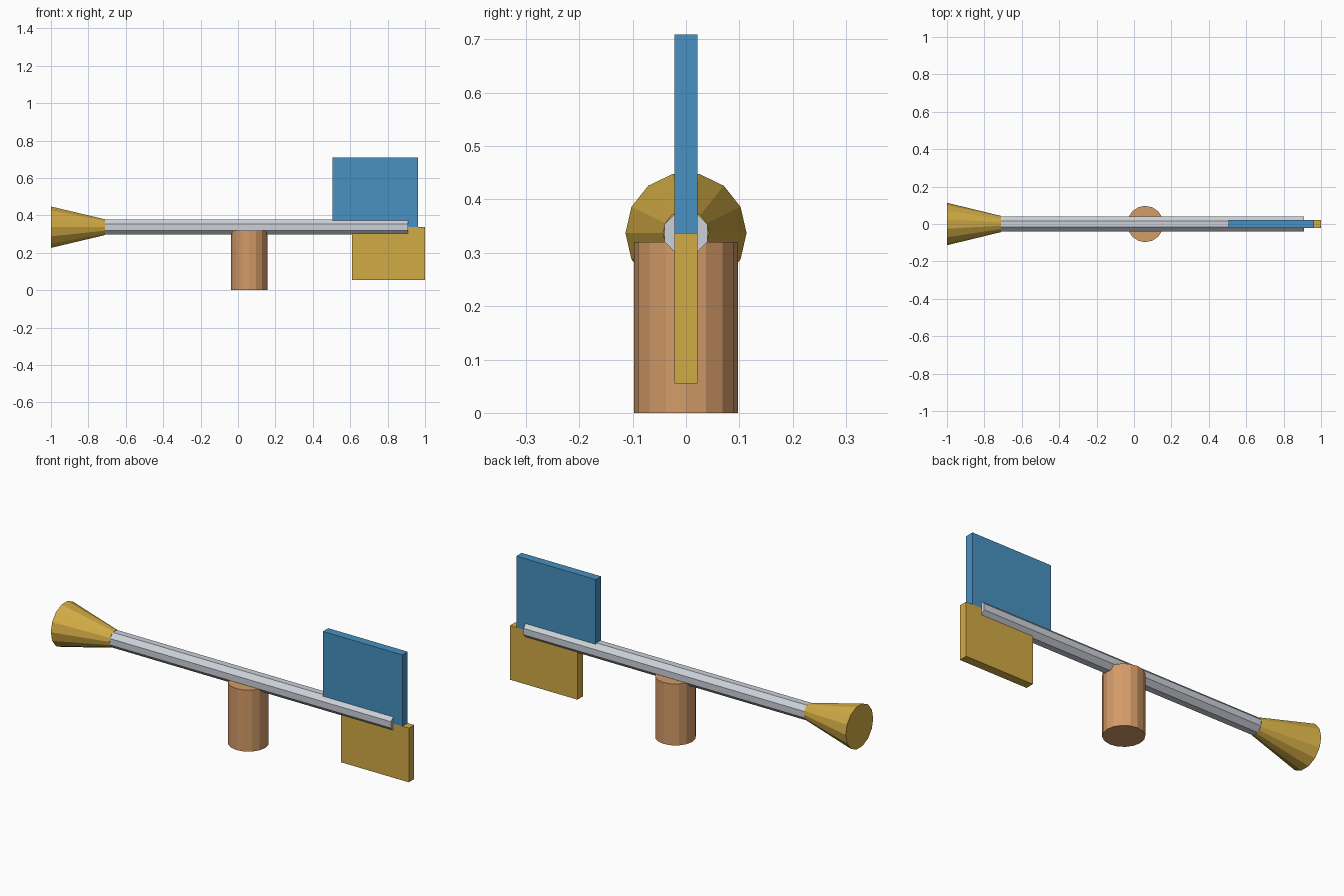
import bpy
import math
from mathutils import Matrix

cube = bpy.data.objects.get("Cube")
if cube:
    bpy.data.objects.remove(cube, do_unlink=True)


def make_material(name, srgb):
    linear = [((c + 0.055) / 1.055) ** 2.4 for c in srgb] + [1.0]
    mat = bpy.data.materials.new(name)
    mat.use_nodes = True
    mat.diffuse_color = linear
    mat.node_tree.nodes["Principled BSDF"].inputs["Base Color"].default_value = linear
    return mat


gold = make_material("gold", (0.82, 0.67, 0.27))
blue = make_material("blue", (0.28, 0.57, 0.76))
wood = make_material("wood", (0.83, 0.61, 0.41))
steel = make_material("steel", (0.80, 0.82, 0.85))

AXIS_Z = 0.337  # height of the rod's centre line


def finish(name, mat):
    obj = bpy.context.object
    obj.name = obj.data.name = name
    obj.data.materials.append(mat)
    return obj


def tapered(name, mat, sides, r1, r2, length, centre, along_x=False, spin=0.0):
    """Flat-shaded prism or cone; r1 is the low (or -x) end."""
    bpy.ops.mesh.primitive_cone_add(vertices=sides, radius1=r1, radius2=r2,
                                    depth=length, location=centre)
    obj = finish(name, mat)
    turn = Matrix.Rotation(spin, 4, 'Z')
    if along_x:
        turn = Matrix.Rotation(math.pi / 2, 4, 'Y') @ turn
    obj.data.transform(turn)
    return obj


def plate(name, mat, x0, x1, z0, z1, thickness=0.044):
    bpy.ops.mesh.primitive_cube_add(size=1, location=((x0 + x1) / 2, 0, (z0 + z1) / 2))
    obj = finish(name, mat)
    obj.data.transform(Matrix.Diagonal((x1 - x0, thickness, z1 - z0, 1)))
    return obj


# Upright handle under the rod
tapered("handle", wood, 16, 0.097, 0.097, 0.32, (0.06, 0, 0.16))

# Octagonal rod with flats facing up and sideways
rod_radius = 0.04 / math.cos(math.pi / 8)
tapered("rod", steel, 8, rod_radius, rod_radius, 1.62, (0.10, 0, AXIS_Z),
        along_x=True, spin=math.pi / 8)

# Flared nose cone with a corner at the top
tapered("nose_cone", gold, 14, 0.1135, 0.043, 0.29, (-0.855, 0, AXIS_Z),
        along_x=True, spin=math.pi / 2 - math.pi / 2)

# Tail plates above and below the rod
plate("upper_tail_plate", blue, 0.505, 0.963, AXIS_Z, 0.709)
plate("lower_tail_plate", gold, 0.61, 1.0, 0.055, AXIS_Z)
